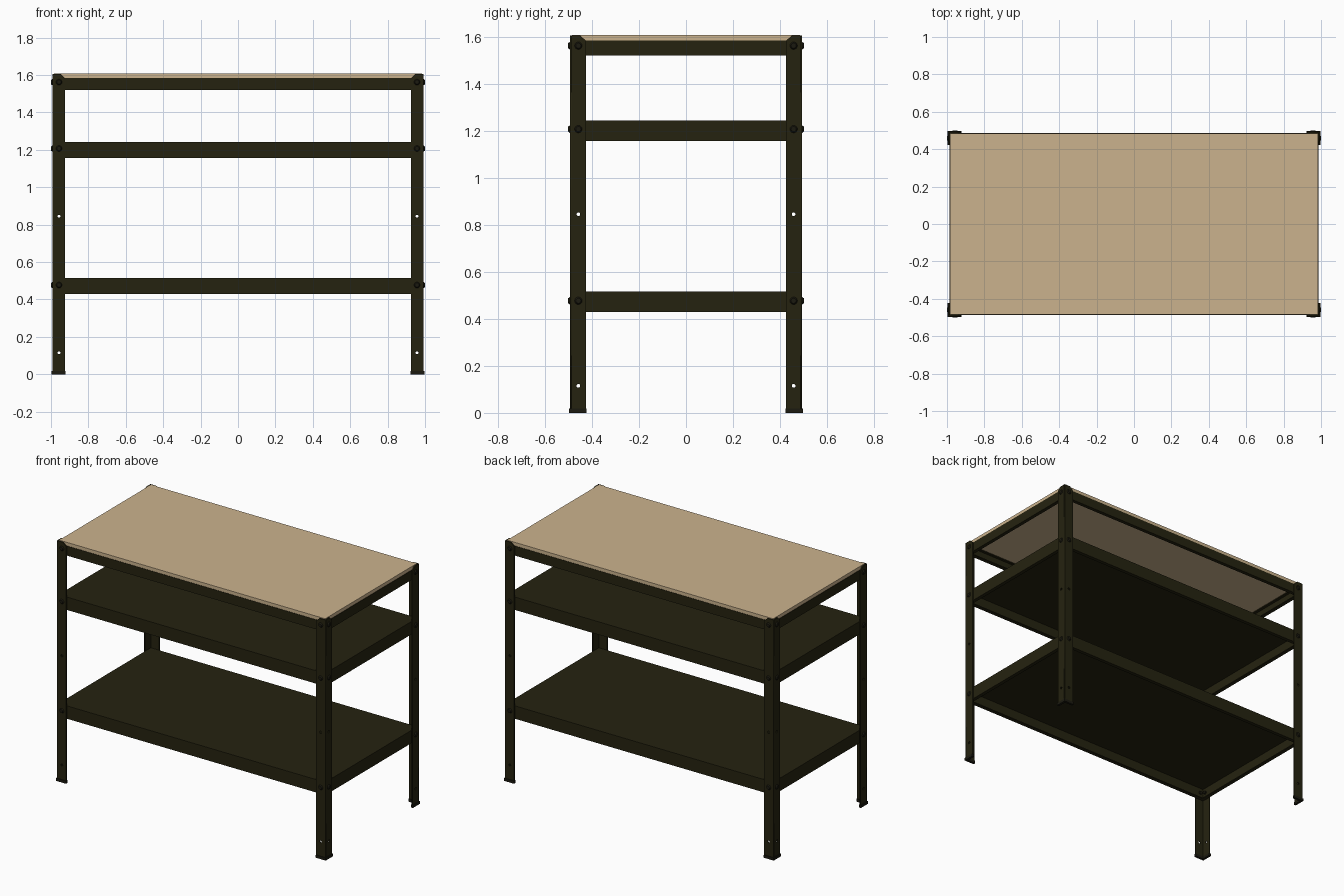
import bpy, bmesh, math
from mathutils import Matrix, Vector

cube = bpy.data.objects.get("Cube")
if cube:
    bpy.data.objects.remove(cube, do_unlink=True)

HX, HY = 0.993, 0.494      # outer corner of the legs
T = 0.007                  # leg sheet thickness
FLANGE = 0.069             # leg flange width
LEG_TOP = 1.605
BOLT_U = 0.036             # bolt line, measured in from the corner
CORNERS = [(sx, sy) for sx in (-1, 1) for sy in (-1, 1)]


def material(name, rgb, rough=0.7):
    m = bpy.data.materials.new(name)
    m.use_nodes = True
    m.diffuse_color = (*rgb, 1)
    bsdf = m.node_tree.nodes["Principled BSDF"]
    bsdf.inputs["Base Color"].default_value = (*rgb, 1)
    bsdf.inputs["Roughness"].default_value = rough
    return m


STEEL = material("dark olive steel", (0.0185, 0.0165, 0.005))
WOOD = material("pale wood", (0.60, 0.45, 0.27))
BLACK = material("blackened fittings", (0.011, 0.010, 0.005))


def make_object(name, bm, mat):
    bmesh.ops.recalc_face_normals(bm, faces=bm.faces)
    mesh = bpy.data.meshes.new(name)
    bm.to_mesh(mesh)
    bm.free()
    mesh.materials.append(mat)
    ob = bpy.data.objects.new(name, mesh)
    bpy.context.collection.objects.link(ob)
    return ob


def add_box(bm, lo, hi):
    lo, hi = Vector(lo), Vector(hi)
    mat = Matrix.Translation((lo + hi) / 2) @ Matrix.Diagonal((*(hi - lo), 1))
    return bmesh.ops.create_cube(bm, size=1, matrix=mat)["verts"]


def flange_mesh(u0):
    """Flat leg flange with clipped top corner and punched holes."""
    outline = [(u0, 0.003), (FLANGE, 0.003), (FLANGE, 1.582),
               (FLANGE - 0.024, LEG_TOP), (u0, LEG_TOP)]
    loops = [outline]
    for z in (0.115, 0.845):
        loops.append([(BOLT_U + 0.008 * math.cos(a), z + 0.008 * math.sin(a))
                      for a in (i * math.tau / 12 for i in range(12))])
    curve = bpy.data.curves.new("flange", "CURVE")
    curve.dimensions, curve.fill_mode, curve.extrude = "2D", "BOTH", T / 2
    for pts in loops:
        s = curve.splines.new("POLY")
        s.points.add(len(pts) - 1)
        for p, (u, v) in zip(s.points, pts):
            p.co = (u, v, 0, 1)
        s.use_cyclic_u = True
    ob = bpy.data.objects.new("flange", curve)
    bpy.context.collection.objects.link(ob)
    dg = bpy.context.evaluated_depsgraph_get()
    mesh = bpy.data.meshes.new_from_object(ob.evaluated_get(dg))
    bpy.data.objects.remove(ob)
    bpy.data.curves.remove(curve)
    return mesh


def basis(u, v, w, origin):
    m = Matrix((u, v, w)).transposed().to_4x4()
    m.translation = origin
    return m


def add_flange(bm, mesh, matrix):
    part = bmesh.new()
    part.from_mesh(mesh)
    bmesh.ops.remove_doubles(part, verts=part.verts, dist=1e-5)
    part.transform(matrix)
    tmp = bpy.data.meshes.new("tmp")
    part.to_mesh(tmp)
    part.free()
    bm.from_mesh(tmp)
    bpy.data.meshes.remove(tmp)


# Angle legs and their feet
wide, narrow = flange_mesh(0), flange_mesh(T)
for sx, sy in CORNERS:
    tag = ("front" if sy < 0 else "back") + ("_left" if sx > 0 else "_right")
    bm = bmesh.new()
    add_flange(bm, wide, basis((-sx, 0, 0), (0, 0, 1), (0, -sy, 0),
                               (sx * HX, sy * (HY - T / 2), 0)))
    add_flange(bm, narrow, basis((0, -sy, 0), (0, 0, 1), (-sx, 0, 0),
                                 (sx * (HX - T / 2), sy * HY, 0)))
    make_object(tag + "_leg", bm, STEEL)

    # L-shaped foot cap
    fx, fy, w, d = HX + 0.004, HY + 0.004, 0.075, 0.016
    outline = [(0, 0), (w, 0), (w, d), (d, d), (d, w), (0, w)]
    bm = bmesh.new()
    base = bm.faces.new([bm.verts.new((sx * (fx - a), sy * (fy - b), 0))
                         for a, b in outline])
    up = bmesh.ops.extrude_face_region(bm, geom=[base])["geom"]
    bmesh.ops.translate(bm, vec=(0, 0, 0.018),
                        verts=[g for g in up if isinstance(g, bmesh.types.BMVert)])
    make_object(tag + "_foot", bm, BLACK)
for mesh in (wide, narrow):
    bpy.data.meshes.remove(mesh)


def tray(name, z0, z1, open_top=False):
    """Folded sheet: skirt with an inward return lip, top solid or open."""
    x, y = HX - T - 0.0005, HY - T - 0.0005
    bm = bmesh.new()
    add_box(bm, (-x, -y, z0), (x, y, z1))
    bm.normal_update()
    for side in (-1, 1) if open_top else (-1,):
        face = [f for f in bm.faces if f.normal.z * side > 0.9]
        bmesh.ops.inset_individual(bm, faces=face, thickness=0.035)
        bmesh.ops.delete(bm, geom=face, context="FACES_ONLY")
    ob = make_object(name, bm, STEEL)
    sol = ob.modifiers.new("sheet", "SOLIDIFY")
    sol.thickness, sol.offset = 0.006, -1
    return ob


# Shelves and the top frame
tray("lower_shelf", 0.43, 0.516)
tray("middle_shelf", 1.157, 1.243)
tray("top_frame", 1.52, 1.584, open_top=True)

# Wooden worktop
bm = bmesh.new()
add_box(bm, (-0.983, -0.484, 1.584), (0.983, 0.484, 1.607))
make_object("worktop", bm, WOOD)

# Bolts with a head outside and a nut inside, on both flanges of each leg
bm = bmesh.new()


def add_bolt(pos, out):
    out = Vector(out)
    rot = out.to_track_quat("Z", "Y").to_matrix().to_4x4()
    for r1, r2, depth, offset, n in ((0.016, 0.011, 0.007, 0.0035, 16),
                                     (0.012, 0.012, 0.010, -0.018, 6)):
        mat = Matrix.Translation(Vector(pos) + out * offset) @ rot
        bmesh.ops.create_cone(bm, cap_ends=True, segments=n, radius1=r1,
                              radius2=r2, depth=depth, matrix=mat)


for sx, sy in CORNERS:
    for z in (0.477, 1.207, 1.562):
        add_bolt((sx * (HX - BOLT_U), sy * HY, z), (0, sy, 0))
        add_bolt((sx * HX, sy * (HY - BOLT_U), z), (sx, 0, 0))
make_object("bolts", bm, BLACK)
